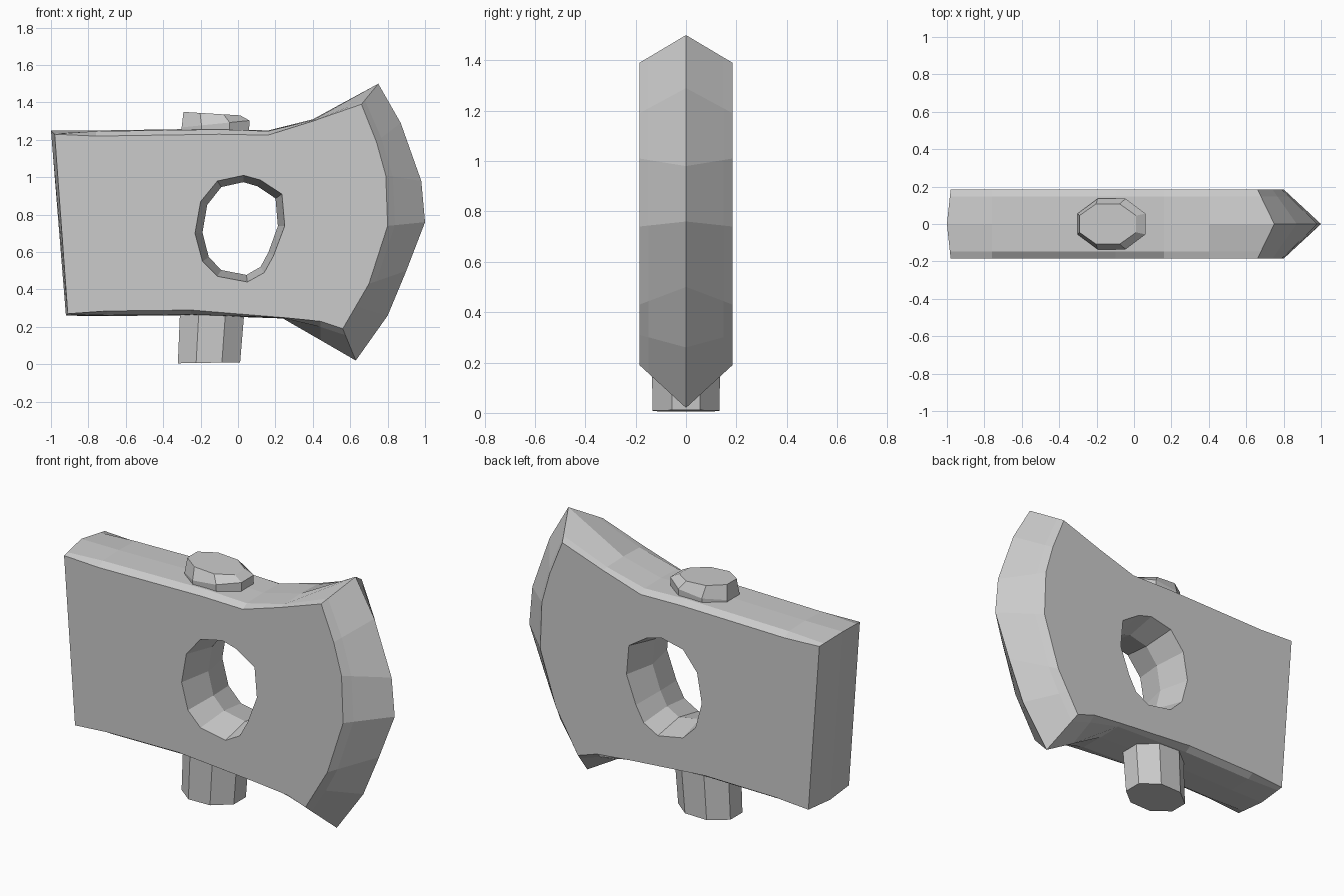
import bpy, bmesh
from math import cos, sin, pi

if "Cube" in bpy.data.objects:
    bpy.data.objects.remove(bpy.data.objects["Cube"])


def make(name, loops):
    """Skin a stack of equal-length closed loops and cap both ends."""
    bm = bmesh.new()
    rings = [[bm.verts.new(p) for p in loop] for loop in loops]
    n = len(rings[0])
    for a, b in zip(rings, rings[1:]):
        for i in range(n):
            j = (i + 1) % n
            bm.faces.new((a[i], a[j], b[j], b[i]))
    bm.faces.new(rings[0])
    bm.faces.new(rings[-1])
    bmesh.ops.recalc_face_normals(bm, faces=bm.faces)
    mesh = bpy.data.meshes.new(name)
    bm.to_mesh(mesh)
    bm.free()
    obj = bpy.data.objects.new(name, mesh)
    bpy.context.collection.objects.link(obj)
    return obj


# Axe head: side x,z / centre x,z / bevel fraction
outline = [
    (-.98, 1.23, -1.0, 1.25, .2), (-.76, 1.22, -.76, 1.25, .85),
    (-.10, 1.23, -.10, 1.26, .85), (.16, 1.225, .16, 1.25, .85),
    (.40, 1.30, .40, 1.31, .5), (.66, 1.39, .75, 1.50, .2),
    (.74, 1.19, .87, 1.29, .2), (.79, 1.01, .98, .98, .2),
    (.80, .74, 1.0, .76, .2), (.70, .43, .90, .50, .2),
    (.63, .31, .80, .26, .2), (.56, .19, .63, .02, .2),
    (.44, .23, .44, .13, .3), (.24, .25, .24, .245, .5),
    (-.25, .29, -.25, .262, .85), (-.70, .285, -.70, .258, .85),
    (-.91, .27, -.92, .26, .2),
]
T = .185


def layer(sign, which):
    pts = []
    for sx, sz, cx, cz, f in outline:
        if which == "side":
            pts.append((sx, sign * T, sz))
        elif which == "bevel":
            y = T * .8
            pts.append((sx + f * (cx - sx), sign * y, sz + f * (cz - sz)))
        else:
            pts.append((cx, 0, cz))
    return pts


head = make("axe_head", [layer(-1, "side"), layer(-1, "bevel"), layer(0, "centre"),
                         layer(1, "bevel"), layer(1, "side")])

# Irregular hole through the head, narrowing in the middle
hole = [(.03, 1.01), (.12, .985), (.235, .91), (.25, .74), (.19, .58), (.14, .49),
        (.05, .44), (-.11, .47), (-.19, .55), (-.23, .70), (-.20, .87), (-.11, .98)]


def hole_loop(y, sx, sz):
    return [(.02 + (x - .02) * sx, y, .73 + (z - .73) * sz) for x, z in hole]


cutter = make("hole_cutter", [hole_loop(-.3, 1.1, 1.06), hole_loop(-.185, 1, 1),
                              hole_loop(0, .84, .87), hole_loop(.185, 1, 1),
                              hole_loop(.3, 1.1, 1.06)])
mod = head.modifiers.new("hole", "BOOLEAN")
mod.operation = "DIFFERENCE"
mod.solver = "EXACT"
mod.object = cutter
bpy.context.view_layer.update()
cut = bpy.data.meshes.new_from_object(head.evaluated_get(bpy.context.evaluated_depsgraph_get()))
head.modifiers.clear()
head.data = cut
bpy.data.objects.remove(cutter)


# Handle stubs below and above the head
def ring(cx, rx, ry, z, tilt=0):
    angles = [2 * pi * (i + .5) / 8 for i in range(8)]
    return [(cx + rx * cos(a) * 1.06, ry * sin(a) * 1.06, z + tilt * cos(a)) for a in angles]


make("handle_bottom", [ring(-.155, .17, .135, .008, .003), ring(-.14, .175, .14, .25),
                       ring(-.135, .175, .14, .40)])
make("handle_top", [ring(-.12, .18, .13, 1.15), ring(-.12, .185, .138, 1.285, .02),
                    ring(-.14, .155, .11, 1.34, -.01)])
